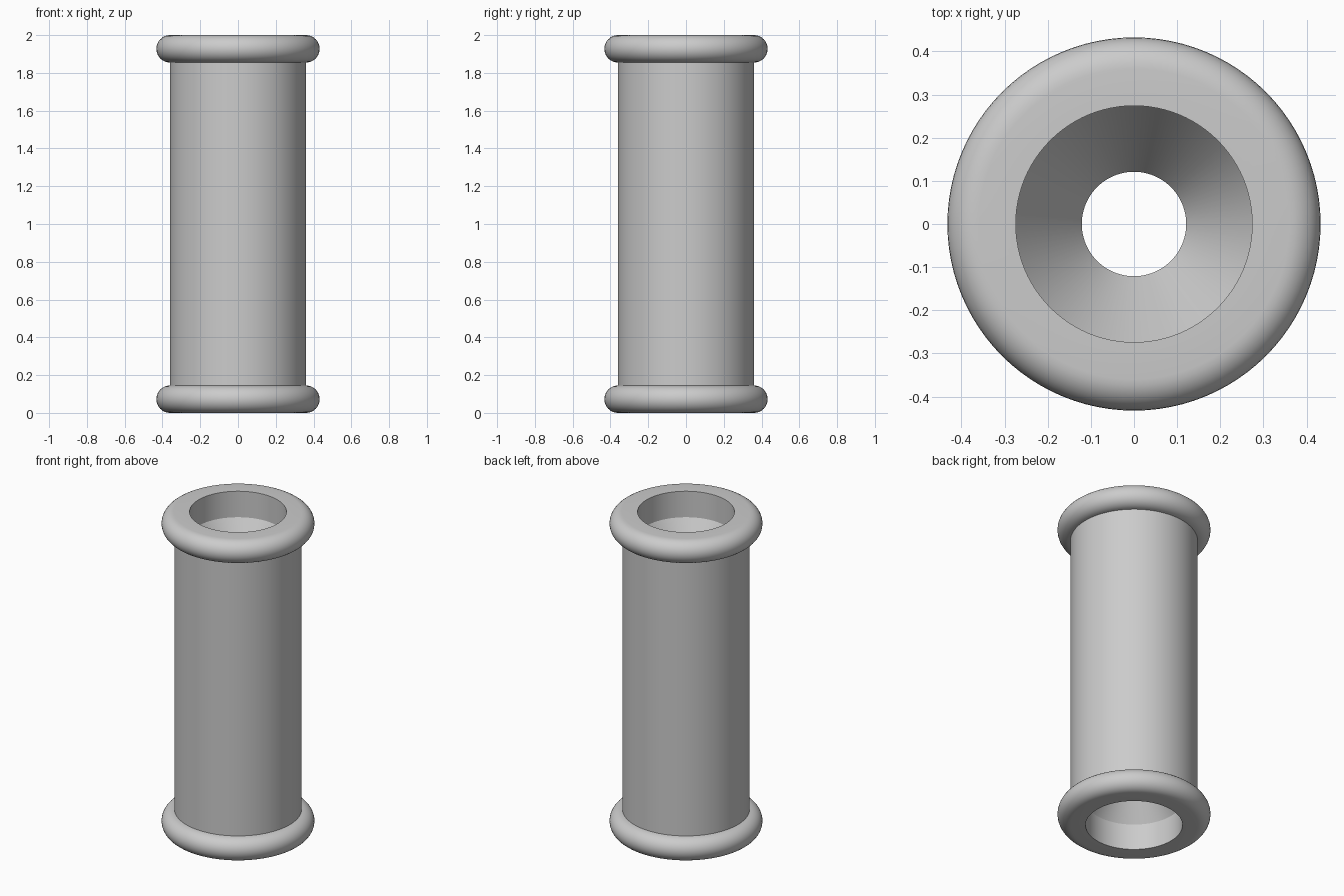
import bpy, bmesh, math

if "Cube" in bpy.data.objects:
    bpy.data.objects.remove(bpy.data.objects["Cube"])

SEGMENTS = 96
HEIGHT = 2.0
FLANGE = 0.145          # flange thickness
BODY_R = 0.36
MOUTH_R = 0.274         # end opening
BORE_R = 0.121          # narrow through hole
SEAT = 0.162            # depth of the end recess
CONE = 0.23             # height of the tapered seat

grey = bpy.data.materials.new("grey")
grey.use_nodes = True
colour = (0.6, 0.6, 0.6, 1)
grey.diffuse_color = colour
grey.node_tree.nodes["Principled BSDF"].inputs["Base Color"].default_value = colour


def lathe(name, profile):
    """Revolve a closed (radius, z) outline around the z axis."""
    bm = bmesh.new()
    rings = []
    for i in range(SEGMENTS):
        a = math.tau * i / SEGMENTS
        rings.append([bm.verts.new((r * math.cos(a), r * math.sin(a), z)) for r, z in profile])
    n = len(profile)
    for i in range(SEGMENTS):
        a, b = rings[i], rings[(i + 1) % SEGMENTS]
        for j in range(n):
            k = (j + 1) % n
            bm.faces.new((a[j], b[j], b[k], a[k]))
    bmesh.ops.recalc_face_normals(bm, faces=bm.faces)
    mesh = bpy.data.meshes.new(name)
    bm.to_mesh(mesh)
    bm.free()
    mesh.materials.append(grey)
    obj = bpy.data.objects.new(name, mesh)
    bpy.context.collection.objects.link(obj)
    bpy.ops.object.select_all(action="DESELECT")
    obj.select_set(True)
    bpy.context.view_layer.objects.active = obj
    bpy.ops.object.shade_smooth_by_angle(angle=math.radians(30))
    return obj


# Lower half outline: tapered bore, recess, rounded flange, body wall
half = [(BORE_R, SEAT + CONE), (MOUTH_R, SEAT), (MOUTH_R, 0)]
edge_r = FLANGE / 2
for i in range(17):
    t = -math.pi / 2 + math.pi * i / 16
    half.append((BODY_R + edge_r * math.cos(t), edge_r + edge_r * math.sin(t)))

# Mirror the outline top to bottom and revolve it
upper = [(r, HEIGHT - z) for r, z in reversed(half)]
lathe("flanged_sleeve", half + upper)
